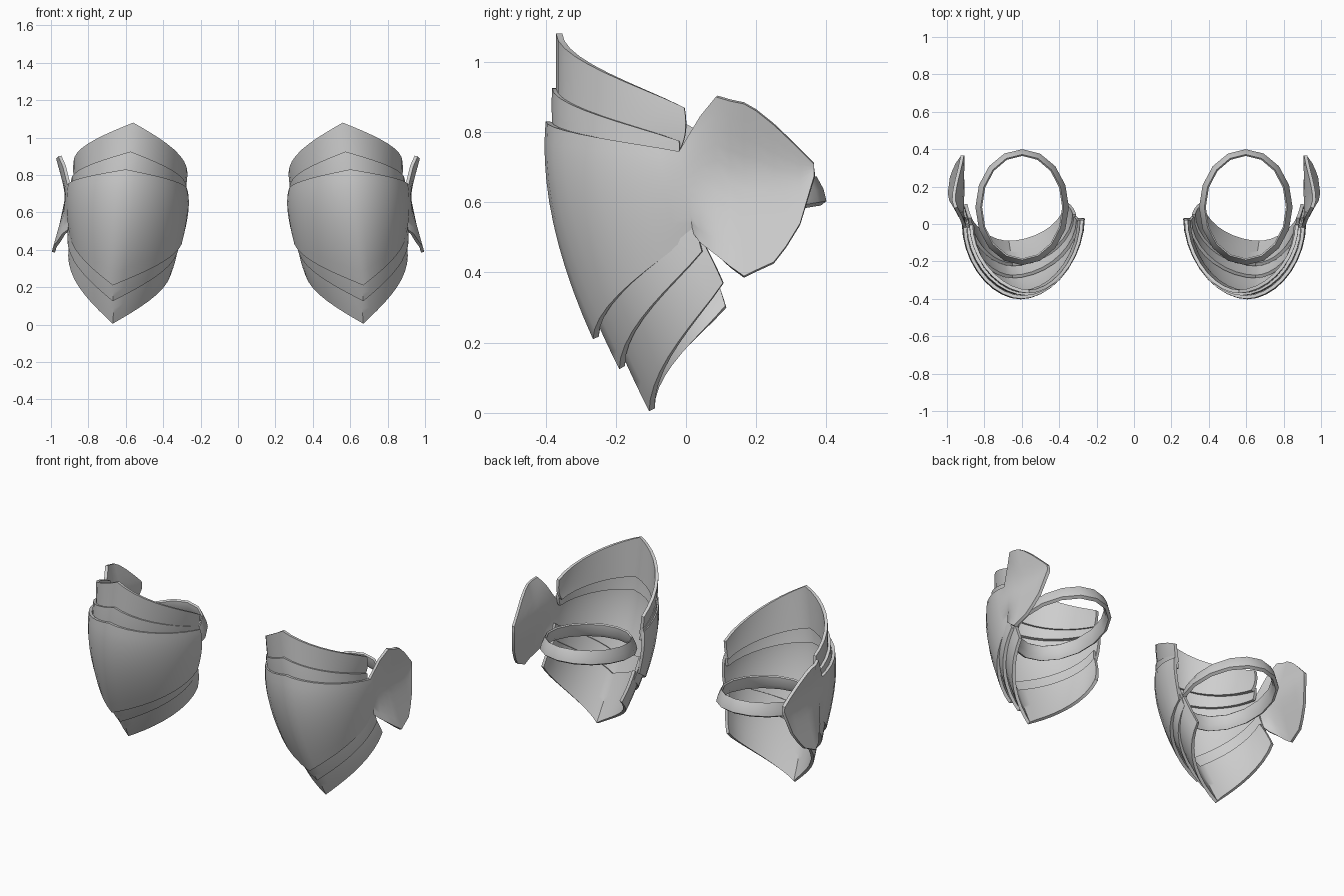
import bpy, bmesh, math
from mathutils import Vector

if "Cube" in bpy.data.objects:
    bpy.data.objects.remove(bpy.data.objects["Cube"])

metal = bpy.data.materials.new("light_grey_metal")
metal.diffuse_color = (0.62, 0.62, 0.62, 1)
metal.use_nodes = True
metal.node_tree.nodes["Principled BSDF"].inputs["Base Color"].default_value = metal.diffuse_color


def finish(name, bm, thickness=0.0):
    """Thicken, mirror to the other leg, bake and smooth a part."""
    mesh = bpy.data.meshes.new(name)
    bm.to_mesh(mesh)
    bm.free()
    obj = bpy.data.objects.new(name, mesh)
    bpy.context.collection.objects.link(obj)
    if thickness:
        solid = obj.modifiers.new("thickness", 'SOLIDIFY')
        solid.thickness = thickness
        solid.offset = -1
    mirror = obj.modifiers.new("other_leg", 'MIRROR')
    mirror.use_axis = (True, False, False)
    mirror.use_mirror_merge = False
    deps = bpy.context.evaluated_depsgraph_get()
    baked = bpy.data.meshes.new_from_object(obj.evaluated_get(deps))
    obj.modifiers.clear()
    obj.data = baked
    baked.materials.clear()
    baked.materials.append(metal)
    bpy.ops.object.select_all(action='DESELECT')
    obj.select_set(True)
    bpy.context.view_layer.objects.active = obj
    bpy.ops.object.shade_smooth_by_angle(angle=math.radians(40))


def grid(rows, closed=False):
    """Quad mesh through rows of points."""
    bm = bmesh.new()
    verts = [[bm.verts.new(p) for p in row] for row in rows]
    n, m = len(rows), len(rows[0])
    for i in range(n if closed else n - 1):
        for j in range(m if closed else m - 1):
            a, b = verts[i], verts[(i + 1) % n]
            k = (j + 1) % m
            bm.faces.new((a[j], b[j], b[k], a[k]))
    return bm


def through(a, b, c, t):
    """Quadratic curve through a, b and c."""
    a, b, c = Vector(a), Vector(b), Vector(c)
    return a * (1 - t) * (1 - 2 * t) + b * 4 * t * (1 - t) + c * t * (2 * t - 1)


def section(inner, ridge, outer, steps=9):
    """Rounded arch from the inner end over the ridge to the outer end."""
    points = []
    for j in range(-steps, steps + 1):
        end = inner if j < 0 else outer
        u = abs(j) / steps
        a = u * math.pi / 2
        s = math.sin(a) ** 1.08
        c = max(0.0, math.cos(a)) ** 1.08
        points.append(Vector((ridge.x + (end.x - ridge.x) * s,
                              end.y + (ridge.y - end.y) * c,
                              ridge.z + (end.z - ridge.z) * u ** 1.08)))
    return points


def plate(name, inner, ridge, outer, wing=(), steps=10):
    """Curved plate; each guide holds its top, middle and bottom point."""
    rows = []
    for i in range(steps + 1):
        t = i / steps
        row = section(through(*inner, t), through(*ridge, t), through(*outer, t))
        # side wing continues from the outer end, flaring at top and bottom
        for y, top, bottom in wing:
            z = top + (bottom - top) * t
            flare = min(1, y / 0.12) * 0.29 * (math.hypot(z - 0.68, 0.05) - 0.05)
            row.append(Vector((0.925 + flare, y, z)))
        rows.append(row)
    finish(name, grid(rows), 0.018)


# main knee plate with side wing (y, top z, bottom z)
plate("knee_plate",
      [(.27, .02, .72), (.265, .03, .61), (.295, .03, .46)],
      [(.60, -.40, .83), (.63, -.378, .54), (.67, -.265, .21)],
      [(.912, -.02, .745), (.92, 0, .64), (.905, .02, .512)],
      wing=[(.04, .845, .485), (.085, .90, .45), (.125, .888, .418),
            (.165, .88, .39), (.20, .86, .407), (.25, .82, .43),
            (.285, .787, .475), (.325, .748, .54), (.365, .708, .675)])

# upper thigh plates
plate("top_plate",
      [(.27, .02, .81), (.275, .02, .755), (.285, .02, .70)],
      [(.56, -.37, 1.08), (.575, -.37, .955), (.59, -.37, .83)],
      [(.88, -.005, .87), (.88, -.002, .80), (.87, -.02, .745)])
plate("upper_plate",
      [(.275, .02, .735), (.278, .02, .70), (.285, .02, .66)],
      [(.575, -.382, .925), (.59, -.382, .83), (.605, -.378, .74)],
      [(.892, -.02, .775), (.892, -.02, .74), (.89, -.03, .70)])

# lower shin plates
plate("lower_plate",
      [(.29, .02, .55), (.30, .035, .49), (.318, .05, .42)],
      [(.65, -.29, .35), (.66, -.245, .24), (.67, -.19, .125)],
      [(.90, 0, .60), (.908, .025, .53), (.913, .045, .46)])
plate("bottom_plate",
      [(.31, .05, .48), (.325, .085, .39), (.355, .115, .30)],
      [(.65, -.225, .27), (.66, -.17, .14), (.67, -.105, .005)],
      [(.885, .03, .52), (.90, .07, .445), (.908, .105, .37)])

# strap ring around the leg, lower at the front: (outward offset, height)
profile = [(0, .60), (-.008, .635), (-.028, .675), (-.036, .668),
           (-.032, .615), (-.016, .59)]
rings = []
for i in range(16):
    a = 2 * math.pi * i / 16
    ring = []
    for d, z in profile:
        y = .09 + (.31 + d) * math.sin(a)
        ring.append((.598 + (.25 + d) * math.cos(a), y, z + .16 * (y - .38)))
    rings.append(ring)
strap = grid(rings, closed=True)
bmesh.ops.recalc_face_normals(strap, faces=strap.faces)
finish("strap_ring", strap)
